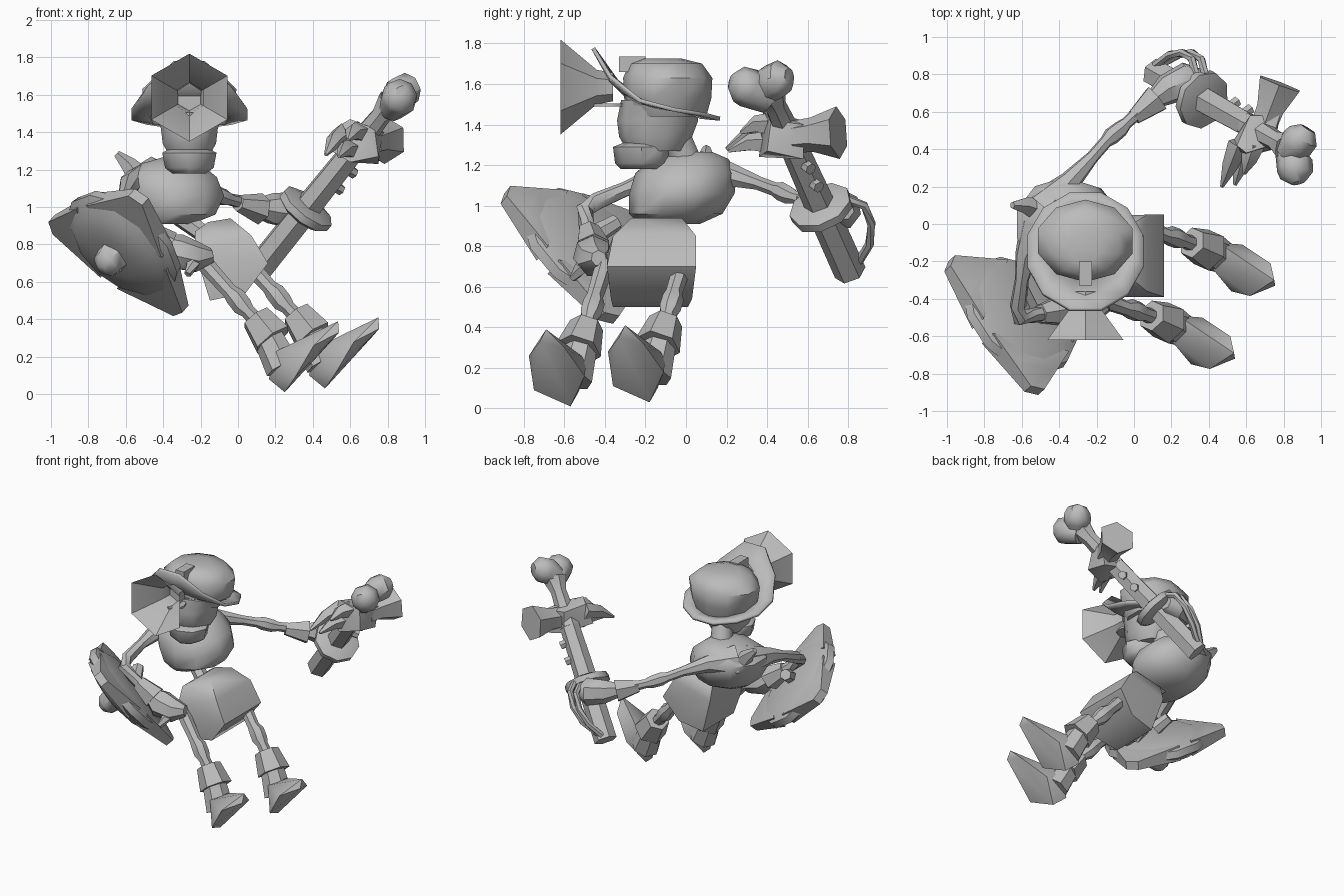
import bpy, bmesh, math
from mathutils import Vector as V

cube = bpy.data.objects.get("Cube")
if cube:
    bpy.data.objects.remove(cube)

grey = bpy.data.materials.new("plain grey")
grey.use_nodes = True
grey.diffuse_color = (0.5, 0.5, 0.5, 1)
grey.node_tree.nodes["Principled BSDF"].inputs["Base Color"].default_value = grey.diffuse_color


def finish(name, bm, angle=45):
    bmesh.ops.recalc_face_normals(bm, faces=bm.faces[:])
    for f in bm.faces:
        f.smooth = True
    mesh = bpy.data.meshes.new(name)
    bm.to_mesh(mesh)
    bm.free()
    mesh.set_sharp_from_angle(angle=math.radians(angle))
    mesh.materials.append(grey)
    ob = bpy.data.objects.new(name, mesh)
    bpy.context.collection.objects.link(ob)
    return ob


def hull(name, points, angle=45):
    bm = bmesh.new()
    for p in points:
        bm.verts.new(p)
    out = bmesh.ops.convex_hull(bm, input=bm.verts[:])
    loose = set(out["geom_interior"] + out["geom_unused"])
    bmesh.ops.delete(bm, geom=[g for g in loose if isinstance(g, bmesh.types.BMVert)], context="VERTS")
    return finish(name, bm, angle)


def frame(n):
    if abs(n.z) > 0.999:
        return V((1, 0, 0)), V((0, 1, 0))
    u = n.cross(V((0, 0, 1))).normalized()
    return u, u.cross(n)


def tube(name, stations, sides=8, axis=None, caps=(True, True), angle=45):
    """Rings (x, y, z, radius[, second radius]) joined in order."""
    bm = bmesh.new()
    pts = [V(s[:3]) for s in stations]
    rings = []
    for i, s in enumerate(stations):
        n = V(axis) if axis else pts[min(i + 1, len(pts) - 1)] - pts[max(i - 1, 0)]
        u, v = frame(n.normalized())
        turns = [math.tau * k / sides + math.pi / 2 for k in range(sides)]
        rings.append([bm.verts.new(pts[i] + u * math.cos(a) * s[3] + v * math.sin(a) * s[-1]) for a in turns])
    for a, b in zip(rings, rings[1:]):
        for k in range(sides):
            j = (k + 1) % sides
            bm.faces.new((a[k], a[j], b[j], b[k]))
    for cap, ring in zip(caps, (rings[0], rings[-1])):
        if cap:
            bm.faces.new(ring)
    return finish(name, bm, angle)


def box(x0, x1, y0, y1, z0, z1):
    return [(x, y, z) for x in (x0, x1) for y in (y0, y1) for z in (z0, z1)]


UP = (0, 0, 1)

# Torso, neck, spine and back horn
tube("torso", [(-.36, -.08, .91, .12, .15), (-.33, -.05, .96, .22, .23), (-.34, -.02, 1.06, .28, .26),
               (-.37, 0, 1.16, .27, .25), (-.36, .02, 1.23, .17, .19), (-.33, .03, 1.265, .08, .1)], 10, UP)
tube("neck", [(-.3, 0, 1.22, .08), (-.27, -.06, 1.38, .07)])
tube("spine", [(-.32, -.08, .95, .05), (-.16, -.17, .84, .05)], 6)
tube("back_horn", [(-.52, .08, 1.15, .07), (-.59, .1, 1.23, .045), (-.65, .1, 1.285, .02)], 5)

# Hip garment
hull("hips", [(x, y, z) for x, z, y0, y1 in (
    (-.16, .92, -.28, -.04), (-.04, .94, -.27, -.02), (-.23, .87, -.34, .01), (.07, .85, -.36, .05),
    (-.23, .76, -.39, .04), (.16, .7, -.39, .05), (.04, .54, -.37, .03), (-.15, .5, -.36, .01)) for y in (y0, y1)], 50)

# Head
tube("face", [(-.26, -.15, 1.27, .11, .14), (-.26, -.15, 1.34, .15, .18), (-.26, -.14, 1.42, .16, .2),
              (-.26, -.13, 1.52, .2, .19)], 10, UP)
tube("jaw", [(-.26, -.22, 1.18, .09, .1), (-.26, -.22, 1.21, .13, .13), (-.26, -.22, 1.29, .145, .14),
             (-.26, -.2, 1.31, .11, .11)], 8, UP)
tube("hat_crown", [(-.26, -.09, 1.44, .2, .19), (-.26, -.09, 1.53, .25, .215), (-.26, -.09, 1.63, .265, .22),
                   (-.26, -.1, 1.7, .19, .18), (-.26, -.12, 1.725, .08, .1)], 10, UP)
hull("hat_clip", box(-.295, -.225, -.33, -.2, 1.66, 1.735))

# Hat brim, swept up at the front
bm = bmesh.new()
rings = []
for rx, ry, cy in ((.2, .18, -.1), (.26, .25, -.12), (.32, .32, -.14)):
    ring = []
    for k in range(12):
        a = math.tau * (k + .5) / 12
        y = cy + ry * math.sin(a)
        t = (.18 - y) / .64
        z = 1.43 + .06 * t + .31 * t ** 5 + .03 * abs(math.cos(a))
        ring.append(bm.verts.new((-.26 + rx * math.cos(a), y, z)))
    rings.append(ring)
for a, b in zip(rings, rings[1:]):
    for k in range(12):
        j = (k + 1) % 12
        bm.faces.new((a[k], a[j], b[j], b[k]))
brim = finish("hat_brim", bm)
thick = brim.modifiers.new("thickness", "SOLIDIFY")
thick.thickness = .02

# Open hexagonal headlamp
tube("headlamp", [(-.26, -.62, 1.585, .235), (-.26, -.44, 1.585, .085), (-.26, -.36, 1.585, .07)],
     6, caps=(False, True), angle=30)
tube("lamp_plate", [(-.26, -.38, 1.49, .07, .08), (-.26, -.38, 1.505, .07, .08)], 8, UP)

# Legs and boots: the right one repeats the left one, shifted
boot = [(.75, -.3, .41), (.755, -.33, .35), (.62, -.385, .28), (.52, -.36, .11), (.465, -.18, .03),
        (.38, -.14, .1), (.73, -.21, .32), (.58, -.11, .18), (.42, -.24, .25), (.45, -.1, .26)]
for side, d in (("left", V((0, 0, 0))), ("right", V((-.215, -.39, -.02)))):
    def shift(*s):
        return (s[0] + d.x, s[1] + d.y, s[2] + d.z) + s[3:]
    tube(side + "_leg", [shift(.0, -.0, .76, .05), shift(.17, -.06, .57, .042), shift(.2, -.065, .54, .055),
                         shift(.24, -.08, .49, .055), shift(.27, -.09, .46, .04), shift(.38, -.13, .34, .05)], 7)
    tube(side + "_boot_cuff", [shift(.31, -.1, .43, .085), shift(.4, -.14, .31, .115)], 6, angle=30)
    tube(side + "_boot_shaft", [shift(.36, -.12, .36, .08), shift(.46, -.17, .16, .1)], 7)
    hull(side + "_boot", [shift(*p) for p in boot])

# Left arm reaching back to the weapon
tube("left_arm", [(-.46, .08, 1.14, .13), (-.34, .23, 1.15, .06), (-.22, .36, 1.11, .035), (-.15, .44, 1.08, .035),
                  (-.12, .47, 1.07, .048), (-.07, .51, 1.05, .045), (-.04, .54, 1.04, .033),
                  (.08, .65, 1.01, .04)], 7)
tube("left_cuff", [(.0, .57, 1.02, .045), (.12, .67, .99, .085)], 6, angle=30)
tube("left_hand", [(.1, .66, 1, .05), (.18, .72, .99, .085), (.29, .77, .98, .1), (.37, .78, .98, .05)], 7)

# Weapon, laid out along one axis
START, END = V((.11, .81, .67)), V((.82, .41, 1.56))
AX = (END - START).normalized()


def along(t, r):
    return (*START.lerp(END, t), r)


tube("weapon_barrel", [along(0, .08), along(.3, .078), along(.75, .068)], 6, angle=30)
tube("weapon_guard", [along(.32, .12), along(.34, .16), along(.375, .16), along(.39, .1)], 9)
tube("weapon_neck", [along(.7, .07), along(.92, .055), along(1, .085)], 7)
for i, s in enumerate((0, .05)):
    tube("weapon_pipe_%d" % (i + 1), [(.38 - s, .8, 1.03, .022), (.36 - s, .88, 1, .022), (.31 - s, .915, .91, .022),
                                      (.24 - s, .905, .81, .022), (.14 - s / 2, .85, .72, .022)], 6)
for i, t in enumerate((.52, .62)):
    p, out = START.lerp(END, t), V((.6, .45, -.35)).normalized()
    tube("weapon_knob_%d" % (i + 1), [(*p, .03), (*(p + out * .1), .03)], 6)
tube("bone_lobe_front", [(.82, .41, 1.52, .07), (.86, .31, 1.58, .1), (.87, .26, 1.6, .09), (.88, .22, 1.61, .04)], 8)
tube("bone_lobe_back", [(.82, .38, 1.56, .07), (.87, .43, 1.61, .095), (.905, .47, 1.63, .09),
                        (.93, .51, 1.635, .045)], 8)

# Clawed grip and flared block on the weapon
hull("claw_body", [(.55, .42, 1.44), (.6, .38, 1.47), (.5, .4, 1.3), (.6, .36, 1.24), (.75, .4, 1.27), (.73, .42, 1.42),
                   (.62, .58, 1.42), (.78, .58, 1.4), (.75, .58, 1.23), (.62, .58, 1.26)])
for i, (base, tip) in enumerate((((.56, .43, 1.39), (.47, .2, 1.28)), ((.6, .42, 1.31), (.54, .21, 1.27)),
                                 ((.64, .42, 1.4), (.59, .27, 1.36)))):
    mid = V(base).lerp(V(tip), .5) + V((0, 0, .02))
    tube("claw_%d" % (i + 1), [(*base, .06), (*mid, .045), (*tip, .01)], 5)
tube("flared_block", [(.7, .54, 1.34, .08), (.73, .62, 1.35, .085), (.78, .75, 1.36, .13)], 6, angle=30)

# Right arm holding the shield
tube("right_arm", [(-.5, -.02, 1.12, .12), (-.58, -.18, 1.12, .06), (-.6, -.3, 1.08, .038), (-.62, -.44, 1.02, .045),
                   (-.61, -.5, .98, .045), (-.54, -.49, .91, .04), (-.42, -.47, .82, .045)], 7)
tube("right_cuff", [(-.5, -.48, .88, .055), (-.38, -.46, .79, .09)], 6, angle=30)
tube("right_hand", [(-.42, -.46, .81, .05), (-.33, -.46, .76, .1), (-.22, -.45, .73, .085), (-.14, -.43, .74, .04)], 7)
tube("right_thumb", [(-.28, -.46, .74, .045), (-.24, -.52, .69, .035), (-.27, -.56, .64, .02)], 5)

# Shield: domed disc, three blunt points and a boss
C = V((-.61, -.49, .8))
N = V((-.565, -.517, -.642)).normalized()


def stack(*rings):
    return [(*(C + N * h), r) for h, r in rings]


tube("shield_disc", stack((-.06, .26), (-.03, .35), (.02, .36), (.08, .27), (.11, .14)), 12, N)
tube("shield_boss", stack((.08, .1), (.17, .08), (.21, .03)), 6, N)
for i, tip in enumerate(((-.53, -.9, 1.06), (-1, -.2, .91), (-.3, -.38, .44))):
    d = (V(tip) - C).normalized()
    w = N.cross(d)
    pts = [C + d * r + w * s * half + N * h for r, half, hs in ((.2, .25, (-.05, .06)), (.35, .12, (-.045, .045)),
                                                               (.48, .045, (-.03, .03)))
           for s in (-1, 1) for h in hs]
    hull("shield_point_%d" % (i + 1), pts, 30)
tube("shield_strap", [(-.56, -.44, .86, .05), (-.6, -.34, .92, .04)], 6)
